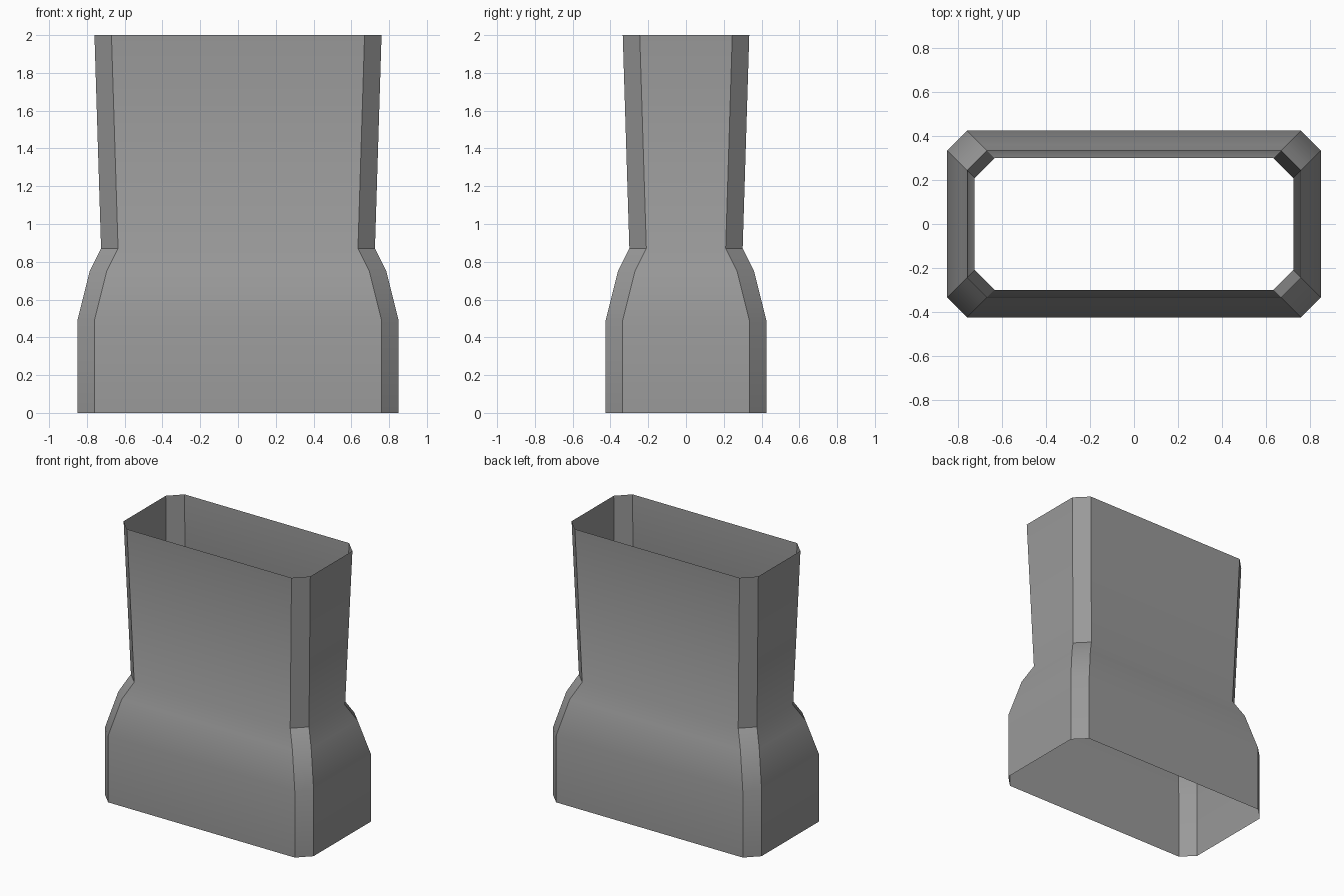
import bpy
import bmesh
import math

cube = bpy.data.objects.get("Cube")
if cube:
    bpy.data.objects.remove(cube, do_unlink=True)

# Plain grey finish
grey = bpy.data.materials.new("mid_grey")
grey.use_nodes = True
colour = (0.32, 0.32, 0.32, 1)
grey.diffuse_color = colour
grey.node_tree.nodes["Principled BSDF"].inputs["Base Color"].default_value = colour

# Rectangular sleeve profile: (inset from the base outline, height)
HALF_X, HALF_Y, CHAMFER = 0.85, 0.425, 0.09
PROFILE = [(0, 0), (0, 0.49), (0.065, 0.75), (0.125, 0.87), (0.09, 2)]


def chamfered_ring(bm, inset, z):
    """Eight-sided outline, counter-clockwise from above."""
    x, y = HALF_X - inset, HALF_Y - inset
    points = []
    for sx, sy in ((1, 1), (-1, 1), (-1, -1), (1, -1)):
        corner = [(sx * x, sy * (y - CHAMFER)), (sx * (x - CHAMFER), sy * y)]
        points += corner if sx * sy > 0 else corner[::-1]
    return [bm.verts.new((px, py, z)) for px, py in points]


# Thin open-ended shell, skinned ring to ring
bm = bmesh.new()
rings = [chamfered_ring(bm, inset, z) for inset, z in PROFILE]
for low, high in zip(rings, rings[1:]):
    for i in range(len(low)):
        j = (i + 1) % len(low)
        bm.faces.new((low[i], low[j], high[j], high[i]))
mesh = bpy.data.meshes.new("flared_sleeve")
bm.to_mesh(mesh)
bm.free()
mesh.materials.append(grey)

sleeve = bpy.data.objects.new("flared_sleeve", mesh)
bpy.context.collection.objects.link(sleeve)
bpy.ops.object.select_all(action="DESELECT")
sleeve.select_set(True)
bpy.context.view_layer.objects.active = sleeve
bpy.ops.object.shade_smooth_by_angle(angle=math.radians(30))
